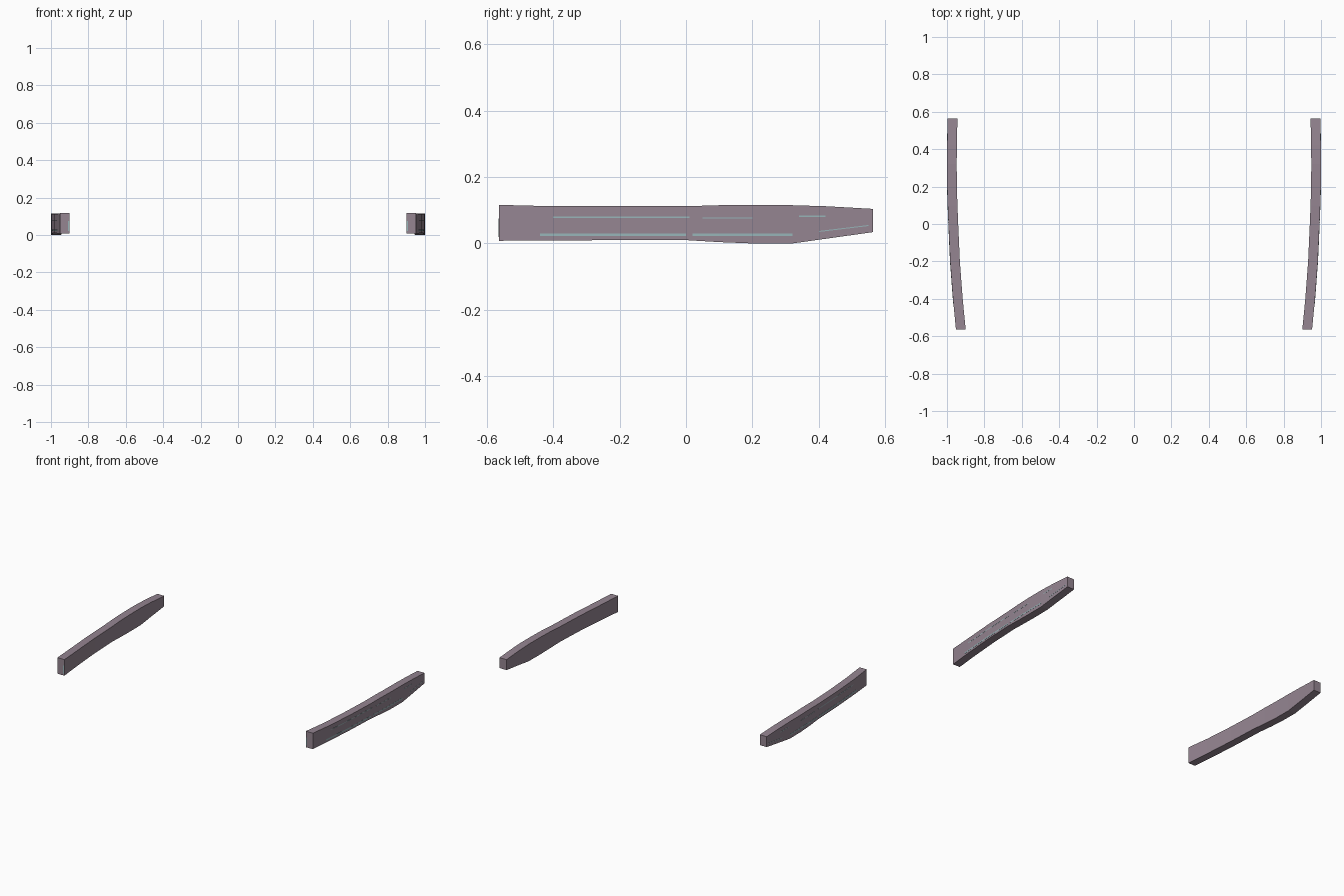
import bpy, bmesh

if "Cube" in bpy.data.objects:
    bpy.data.objects.remove(bpy.data.objects["Cube"])


def material(name, rgb):
    m = bpy.data.materials.new(name)
    m.diffuse_color = (*rgb, 1)
    m.use_nodes = True
    m.node_tree.nodes["Principled BSDF"].inputs["Base Color"].default_value = m.diffuse_color
    return m


MAUVE = material("mauve grey", (0.30, 0.235, 0.285))
TEAL = material("pale teal", (0.31, 0.46, 0.48))

# Stations along the rail: y, outer x, bottom z, top z
STATIONS = [
    (-0.563, 0.952, 0.008, 0.116),
    (-0.40, 0.968, 0.009, 0.112),
    (-0.20, 0.983, 0.010, 0.112),
    (0.00, 0.992, 0.010, 0.112),
    (0.10, 0.996, 0.004, 0.115),
    (0.20, 0.999, 0.000, 0.115),
    (0.32, 1.000, 0.000, 0.115),
    (0.42, 0.999, 0.014, 0.112),
    (0.563, 0.996, 0.034, 0.104),
]
WIDTH = 0.052
# Thin flush streaks on the outer face: y start, y end, z start, z end, height
STREAKS = [
    (-0.44, 0.00, 0.026, 0.026, 0.008),
    (-0.40, 0.01, 0.079, 0.079, 0.004),
    (0.02, 0.32, 0.026, 0.026, 0.007),
    (0.05, 0.20, 0.076, 0.076, 0.003),
    (0.34, 0.42, 0.082, 0.082, 0.004),
    (0.40, 0.55, 0.036, 0.054, 0.003),
]


def outer_x(y):
    """Outer x of the rail at y."""
    for a, b in zip(STATIONS, STATIONS[1:]):
        if y <= b[0]:
            return a[1] + (b[1] - a[1]) * (y - a[0]) / (b[0] - a[0])
    return STATIONS[-1][1]


def loft(name, sections, side, mat):
    """Join four-cornered sections into a closed bar; side mirrors x."""
    bm = bmesh.new()
    rings = []
    for y, x0, x1, z0, z1 in sections:
        corners = [(x0, z0), (x1, z0), (x1, z1), (x0, z1)]
        rings.append([bm.verts.new((side * x, y, z)) for x, z in corners])
    for a, b in zip(rings, rings[1:]):
        for i in range(4):
            j = (i + 1) % 4
            bm.faces.new((a[i], a[j], b[j], b[i]))
    bm.faces.new(rings[0])
    bm.faces.new(rings[-1])
    bmesh.ops.recalc_face_normals(bm, faces=bm.faces)
    mesh = bpy.data.meshes.new(name)
    bm.to_mesh(mesh)
    bm.free()
    mesh.materials.append(mat)
    bpy.context.collection.objects.link(bpy.data.objects.new(name, mesh))


for label, side in (("right", 1), ("left", -1)):
    # Curved side rail
    loft(label + "_side_rail",
         [(y, x - WIDTH, x, z0, z1) for y, x, z0, z1 in STATIONS], side, MAUVE)
    # Pale streaks following the outer face
    for n, (ya, yb, za, zb, h) in enumerate(STREAKS):
        ys = [ya] + [s[0] for s in STATIONS if ya < s[0] < yb] + [yb]
        rows = []
        for y in ys:
            z = za + (zb - za) * (y - ya) / (yb - ya)
            x = outer_x(y)
            rows.append((y, x - 0.002, x + 0.0008, z - h / 2, z + h / 2))
        loft(f"{label}_streak_{n + 1}", rows, side, TEAL)
    # Pale sliver on the front end
    loft(label + "_front_sliver",
         [(y, 0.902, 0.909, 0.02, 0.075) for y in (-0.564, -0.561)], side, TEAL)
